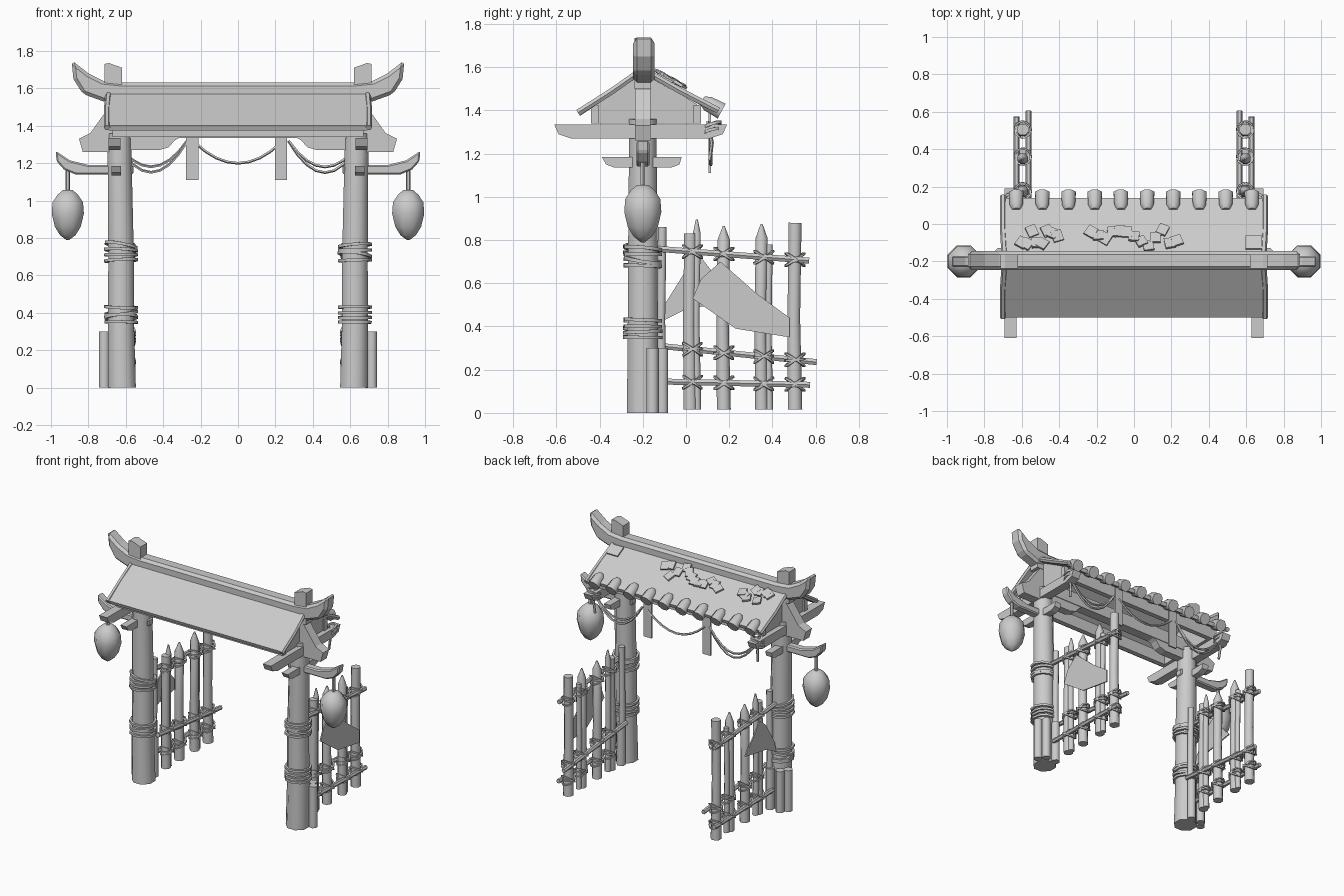
import bpy, bmesh, math, random
from mathutils import Vector, Matrix

random.seed(4)
old = bpy.data.objects.get("Cube")
if old:
    bpy.data.objects.remove(old, do_unlink=True)

grey = bpy.data.materials.new("plain grey")
grey.use_nodes = True
grey.diffuse_color = (0.6, 0.6, 0.6, 1)
bsdf = next(n for n in grey.node_tree.nodes if n.type == 'BSDF_PRINCIPLED')
bsdf.inputs["Base Color"].default_value = (0.6, 0.6, 0.6, 1)


def finish(name, bm, smooth=False, bevel=0):
    bmesh.ops.recalc_face_normals(bm, faces=bm.faces)
    me = bpy.data.meshes.new(name)
    bm.to_mesh(me)
    bm.free()
    me.materials.append(grey)
    if smooth:
        for p in me.polygons:
            p.use_smooth = True
        me.set_sharp_from_angle(angle=math.radians(50))
    ob = bpy.data.objects.new(name, me)
    bpy.context.collection.objects.link(ob)
    if bevel:
        mod = ob.modifiers.new("soft edges", 'BEVEL')
        mod.width = bevel
        mod.segments = 1
    return ob


def tube(name, pts, radii, sides=8, closed=False, smooth=True):
    """Round bar through points; radii is one number or one per point."""
    pts = [Vector(p) for p in pts]
    n = len(pts)
    if not isinstance(radii, (list, tuple)):
        radii = [radii] * n
    spans = [max(p[i] for p in pts) - min(p[i] for p in pts) for i in range(3)]
    ref = Vector((0, 0, 0))
    ref[spans.index(min(spans))] = 1
    bm = bmesh.new()
    rings = []
    for i, p in enumerate(pts):
        a = pts[i - 1] if closed or i > 0 else p
        b = pts[(i + 1) % n] if closed or i < n - 1 else p
        t = (b - a).normalized()
        u = t.cross(ref).normalized()
        v = t.cross(u)
        angles = [math.tau * (k + 0.5) / sides for k in range(sides)]
        rings.append([bm.verts.new(p + radii[i] * (u * math.cos(w) + v * math.sin(w))) for w in angles])
    for i in range(n if closed else n - 1):
        a, b = rings[i], rings[(i + 1) % n]
        for k in range(sides):
            m = (k + 1) % sides
            bm.faces.new((a[k], a[m], b[m], b[k]))
    if not closed:
        bm.faces.new(rings[0])
        bm.faces.new(rings[-1])
    return finish(name, bm, smooth)


def prism(name, profile, axis, centre, width, bevel=0):
    """Extrude a profile: axis 'x' takes (y, z) points, 'y' takes (x, z)."""
    bm = bmesh.new()
    sides = []
    for c in (centre - width / 2, centre + width / 2):
        sides.append([bm.verts.new((c, a, b) if axis == 'x' else (a, c, b)) for a, b in profile])
    bm.faces.new(sides[0])
    bm.faces.new(sides[1])
    for i in range(len(profile)):
        j = (i + 1) % len(profile)
        bm.faces.new((sides[0][i], sides[0][j], sides[1][j], sides[1][i]))
    return finish(name, bm, bevel=bevel)


def box(name, centre, size, rot=None):
    bm = bmesh.new()
    m = Matrix.Translation(centre) @ (rot or Matrix()) @ Matrix.Diagonal((*size, 1))
    bmesh.ops.create_cube(bm, size=1, matrix=m)
    return finish(name, bm)


def loop(name, centre, r, thick, tilt, turn=0):
    """Rope ring around an upright bar."""
    rot = Matrix.Rotation(turn, 3, 'Z') @ Matrix.Rotation(tilt, 3, 'X')
    pts = []
    for k in range(10):
        w = math.tau * k / 10
        # stretch so the tilted ring still surrounds the bar
        p = rot @ Vector((r * math.cos(w), r * math.sin(w) / math.cos(tilt), 0))
        pts.append(Vector(centre) + p)
    tube(name, pts, thick, 4, True)


def mirrored(half):
    return half + [(-x, z) for x, z in reversed(half)]


Y = -0.2
# Ridge beam with upswept horns
top = [(0.62, 1.63), (0.72, 1.64), (0.80, 1.68), (0.89, 1.75)]
low = [(0.88, 1.65), (0.83, 1.57), (0.72, 1.53), (0.60, 1.55)]
prism("ridge_beam", mirrored(top + low), 'y', Y + 0.005, 0.1, 0.018)

# Roof slabs
prism("front_roof", [(Y, 1.6), (-0.5, 1.4), (-0.49, 1.375), (Y, 1.57)], 'x', 0, 1.38)
prism("back_roof", [(Y, 1.6), (0.14, 1.415), (0.13, 1.39), (Y, 1.57)], 'x', 0, 1.38)


def slope(y):
    return 1.6 - 0.545 * (y - Y)


# Purlins below the eaves and the main tie beam
for name, y in (("front_purlin", -0.423), ("back_purlin", 0.053)):
    box(name, (0, y, 1.382), (1.34, 0.035, 0.085))
box("tie_beam", (0, Y, 1.38), (1.3, 0.07, 0.09))

# Arched eave tiles
for i in range(10):
    x = -0.63 + 0.14 * i
    pts = [(x, y, slope(y) - 0.004) for y in (0.075, 0.1, 0.165)]
    tube("eave_tile", pts, [0.022, 0.038, 0.042], 8)

# Scattered broken tiles on the back slope
tilt = Matrix.Rotation(-0.5, 4, 'X')
for count, lo, hi in ((8, -0.6, -0.41), (13, -0.23, 0.23)):
    for i in range(count):
        x = lo + (hi - lo) * i / (count - 1)
        y = random.uniform(-0.12, -0.03)
        turn = Matrix.Rotation(random.uniform(-0.7, 0.7), 4, 'Z')
        lean = Matrix.Rotation(random.uniform(-0.25, 0.25), 4, 'X')
        box("broken_tile", (x, y, slope(y) + 0.015), (0.055, 0.06, 0.014), tilt @ turn @ lean)
box("loose_tile", (0.64, -0.1, slope(-0.1) + 0.004), (0.09, 0.08, 0.014), tilt)

# Parts on both sides
for s in (-1, 1):
    # Main post, cap and base stubs
    tube("main_post", [(s * 0.62, Y, 0), (s * 0.625, Y, 0.3), (s * 0.625, Y, 0.7), (s * 0.635, Y, 1.36)],
         [0.08, 0.076, 0.074, 0.068], 8)
    prism("post_cap", [(s * 0.62, 1.5), (s * 0.715, 1.5), (s * 0.715, 1.73), (s * 0.69, 1.735), (s * 0.62, 1.71)],
          'y', Y, 0.075)
    for x, y in ((0.715, -0.155), (0.68, -0.11), (0.6, -0.11)):
        tube("base_stub", [(s * x, y, 0), (s * x, y, 0.3)], 0.03, 8)
    for z in (0.35, 0.375, 0.4, 0.43, 0.68, 0.71, 0.735, 0.76):
        loop("post_rope", (s * 0.625, Y, z), 0.084, 0.011, random.uniform(-0.25, 0.25), random.uniform(0, 3))

    # Gable boards, verge poles and side bracket
    prism("gable_board", [(-0.42, 1.34), (0.05, 1.34), (0.05, 1.43), (0, 1.46), (Y, 1.57), (-0.37, 1.47), (-0.42, 1.43)],
          'x', s * 0.635, 0.05)
    for y, z in ((-0.5, 1.39), (0.15, 1.4)):
        tube("verge_pole", [(s * 0.7, y, z), (s * 0.7, (y + Y) / 2, z / 2 + 0.79), (s * 0.69, Y, 1.59)], 0.017, 6)
    wing = [(0.62, 1.26), (0.83, 1.26), (0.85, 1.33), (0.79, 1.36), (0.74, 1.43), (0.69, 1.5), (0.62, 1.5)]
    prism("wing_bracket", [(s * x, z) for x, z in wing], 'y', Y, 0.07)
    knee = [(0.62, 1.27), (0.42, 1.27), (0.37, 1.285), (0.34, 1.32), (0.30, 1.345), (0.62, 1.345)]
    prism("knee_bracket", [(s * x, z) for x, z in knee], 'y', Y, 0.06)

    # Boat-shaped cross arms running front to back
    prism("upper_arm", [(-0.61, 1.335), (-0.59, 1.29), (-0.53, 1.27), (0.11, 1.27), (0.17, 1.29), (0.19, 1.335)],
          'x', s * 0.66, 0.065)
    prism("lower_arm", [(-0.39, 1.185), (-0.37, 1.15), (-0.33, 1.135), (-0.07, 1.135), (-0.03, 1.15), (-0.02, 1.185)],
          'x', s * 0.65, 0.05)

    # Lantern arm and lantern
    arm = [(0.56, 1.14), (0.87, 1.14), (0.93, 1.165), (0.97, 1.21), (0.975, 1.265), (0.9, 1.215), (0.8, 1.19), (0.56, 1.19)]
    prism("lantern_arm", [(s * x, z) for x, z in arm], 'y', Y, 0.06, 0.008)
    lx = s * 0.91
    tube("lantern_hook", [(lx, Y, 1.03), (lx, Y, 1.16)], 0.013, 6)
    shape = ((0.79, 0.01), (0.815, 0.045), (0.86, 0.075), (0.93, 0.093), (0.99, 0.088), (1.03, 0.06), (1.055, 0.03))
    tube("lantern", [(lx, Y, z) for z, r in shape], [r for z, r in shape], 8)

    # Fence pales
    fx = s * 0.595
    pales = ((-0.11, 0.86, 0.024, 0), (0.02, 0.83, 0.034, 0), (0.05, 0.88, 0.022, 1), (0.175, 0.85, 0.035, 1),
             (0.35, 0.86, 0.033, 1), (0.385, 0.78, 0.02, 0), (0.505, 0.88, 0.036, 0))
    for y, h, r, pointed in pales:
        pts = [(fx, y, 0.015), (fx, y - 0.006, h * 0.5), (fx, y, h - 0.05 * pointed)]
        radii = [r, r * 0.88, r * 0.9]
        if pointed:
            pts.append((fx, y, h + 0.015))
            radii.append(0.005)
        tube("fence_pale", pts, radii, 8)

    # Fence rails and their lashings
    for side, ya, za, yb, zb in ((1, -0.14, 0.76, 0.57, 0.705), (-1, -0.12, 0.31, 0.605, 0.235), (1, -0.1, 0.145, 0.575, 0.13)):
        rx = fx + s * side * 0.032
        tube("fence_rail", [(rx, ya, za), (rx, yb, zb)], 0.016, 6)
        for y in (0.03, 0.175, 0.36, 0.505):
            z = za + (zb - za) * (y - ya) / (yb - ya)
            for t in (-0.6, 0.6, 0.1):
                loop("fence_lashing", (fx, y, z), 0.044, 0.007, t, random.uniform(-0.2, 0.2))

    # Swag ropes on the back eave, with a knot at the corner
    for dip in (1.15, 1.18):
        pts = []
        for k in range(9):
            u = k / 8
            drop = 4 * u * (1 - u) * (1.32 - dip)
            pts.append((s * (0.27 + 0.39 * u), 0.115, 1.32 - drop))
        tube("side_swag", pts, 0.008, 5)
    for z in (1.3, 1.33):
        loop("corner_knot", (s * 0.66, 0.12, z), 0.04, 0.01, 0.4, z * 9)
    tube("rope_tail", [(s * 0.66, 0.1, 1.35), (s * 0.66, 0.12, 1.25), (s * 0.655, 0.11, 1.17)], 0.009, 5)

# Middle swag and hanging slats
pts = [(-0.23 + 0.46 * k / 8, 0.115, 1.2 + 0.11 * (k / 4 - 1) ** 2) for k in range(9)]
tube("middle_swag", pts, 0.008, 5)
for x in (-0.245, 0.23):
    box("hanging_slat", (x, 0.11, 1.25), (0.065, 0.012, 0.28))

# Torn cloths hung on the fences
prism("large_cloth", [(0.03, 0.53), (0.07, 0.62), (0.16, 0.7), (0.33, 0.55), (0.48, 0.44), (0.48, 0.35), (0.23, 0.39)],
      'x', 0.64, 0.008)
prism("small_cloth", [(-0.12, 0.42), (-0.1, 0.5), (0, 0.66), (0.07, 0.72), (0.14, 0.63), (0.24, 0.52), (0, 0.48)],
      'x', -0.64, 0.008)
